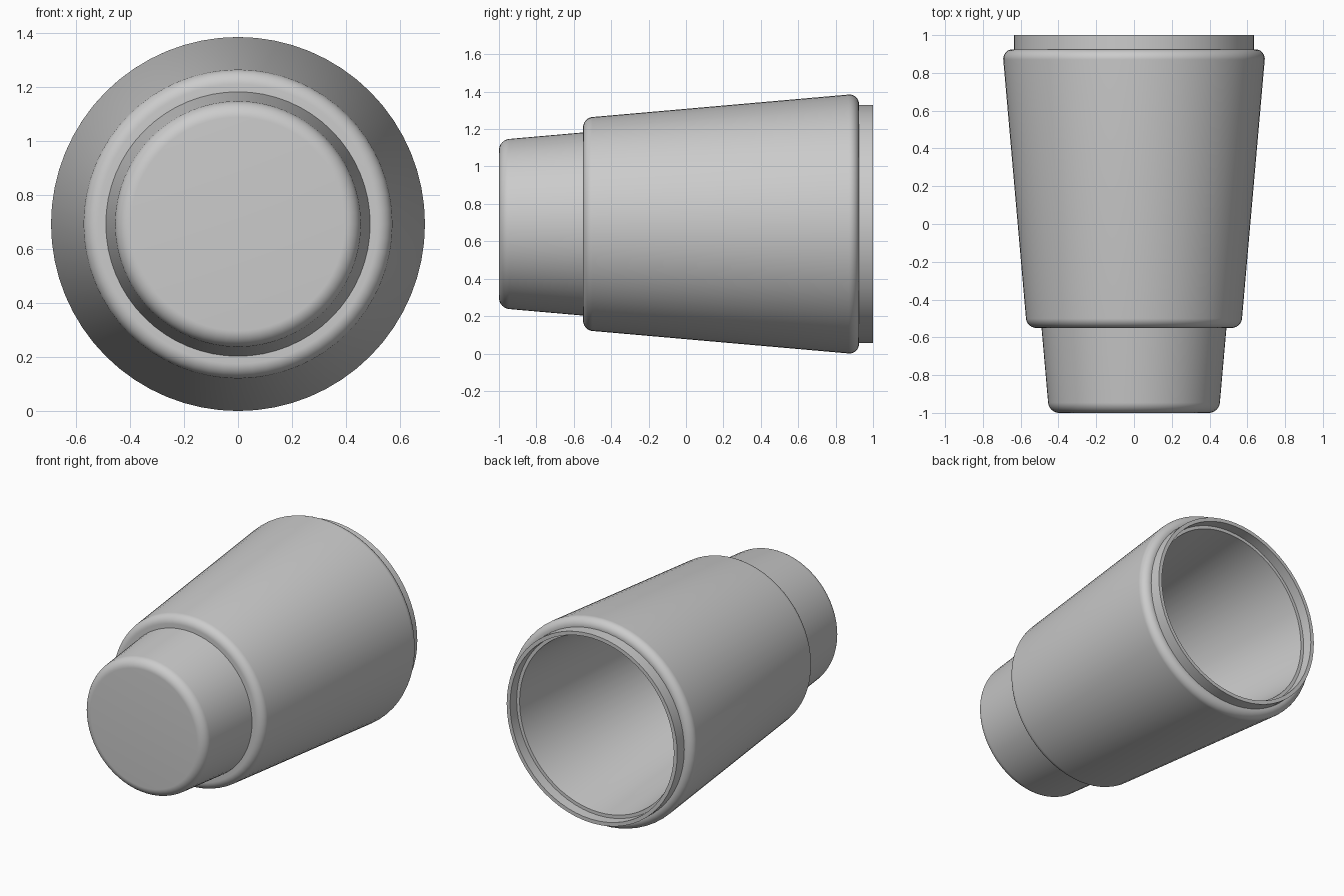
import bpy, bmesh, math
from mathutils import Vector

if "Cube" in bpy.data.objects:
    bpy.data.objects.remove(bpy.data.objects["Cube"], do_unlink=True)

AXIS_Z = 0.6925   # height of the lying cup's axis
SEGMENTS = 64

grey = bpy.data.materials.new("plain_grey")
grey.use_nodes = True
colour = (0.6, 0.6, 0.6, 1)
grey.diffuse_color = colour
grey.node_tree.nodes["Principled BSDF"].inputs["Base Color"].default_value = colour


def rounded(points, steps=8):
    """Turn (y, radius, fillet length) corners into a profile with rounded corners."""
    out = []
    for i, (y, r, cut) in enumerate(points):
        corner = Vector((y, r))
        if not cut:
            out.append(corner)
            continue
        before = (Vector(points[i - 1][:2]) - corner).normalized()
        after = (Vector(points[(i + 1) % len(points)][:2]) - corner).normalized()
        half = before.angle(after) / 2
        centre = corner + (before + after).normalized() * cut / math.cos(half)
        radius = cut * math.tan(half)
        start = corner + before * cut - centre
        end = corner + after * cut - centre
        for k in range(steps + 1):
            direction = start.lerp(end, k / steps).normalized()
            out.append(centre + direction * radius)
    return out


def lathe(name, profile, closed=False):
    """Spin a (y, radius) profile around the y axis."""
    bm = bmesh.new()
    verts = [bm.verts.new((r, y, 0)) for y, r in profile]
    edges = [bm.edges.new(pair) for pair in zip(verts, verts[1:])]
    if closed:
        edges.append(bm.edges.new((verts[-1], verts[0])))
    bmesh.ops.spin(bm, geom=verts + edges, cent=(0, 0, 0), axis=(0, 1, 0),
                   angle=math.tau, steps=SEGMENTS)
    bmesh.ops.remove_doubles(bm, verts=bm.verts, dist=0.0001)
    bmesh.ops.recalc_face_normals(bm, faces=bm.faces)
    mesh = bpy.data.meshes.new(name)
    bm.to_mesh(mesh)
    bm.free()
    mesh.materials.append(grey)
    obj = bpy.data.objects.new(name, mesh)
    obj.location.z = AXIS_Z
    bpy.context.collection.objects.link(obj)
    bpy.ops.object.select_all(action='DESELECT')
    obj.select_set(True)
    bpy.context.view_layer.objects.active = obj
    bpy.ops.object.shade_smooth_by_angle(angle=math.radians(35))


# Cup: closed base at the front, tapered wall, stepped lip, hollow inside
lathe("cup", rounded([
    (-1, 0, 0), (-1, 0.45, 0.055), (0.9, 0.617, 0), (0.9, 0.635, 0),
    (1, 0.635, 0), (1, 0.61, 0), (0.93, 0.61, 0), (0.93, 0.588, 0),
    (-0.97, 0.425, 0.04), (-0.97, 0, 0)]))

# Sleeve: thick tapered ring with rounded outer edges
lathe("sleeve", rounded([
    (-0.55, 0.485, 0), (-0.55, 0.5675, 0.05), (0.925, 0.697, 0.055), (0.925, 0.61, 0)]),
    closed=True)
